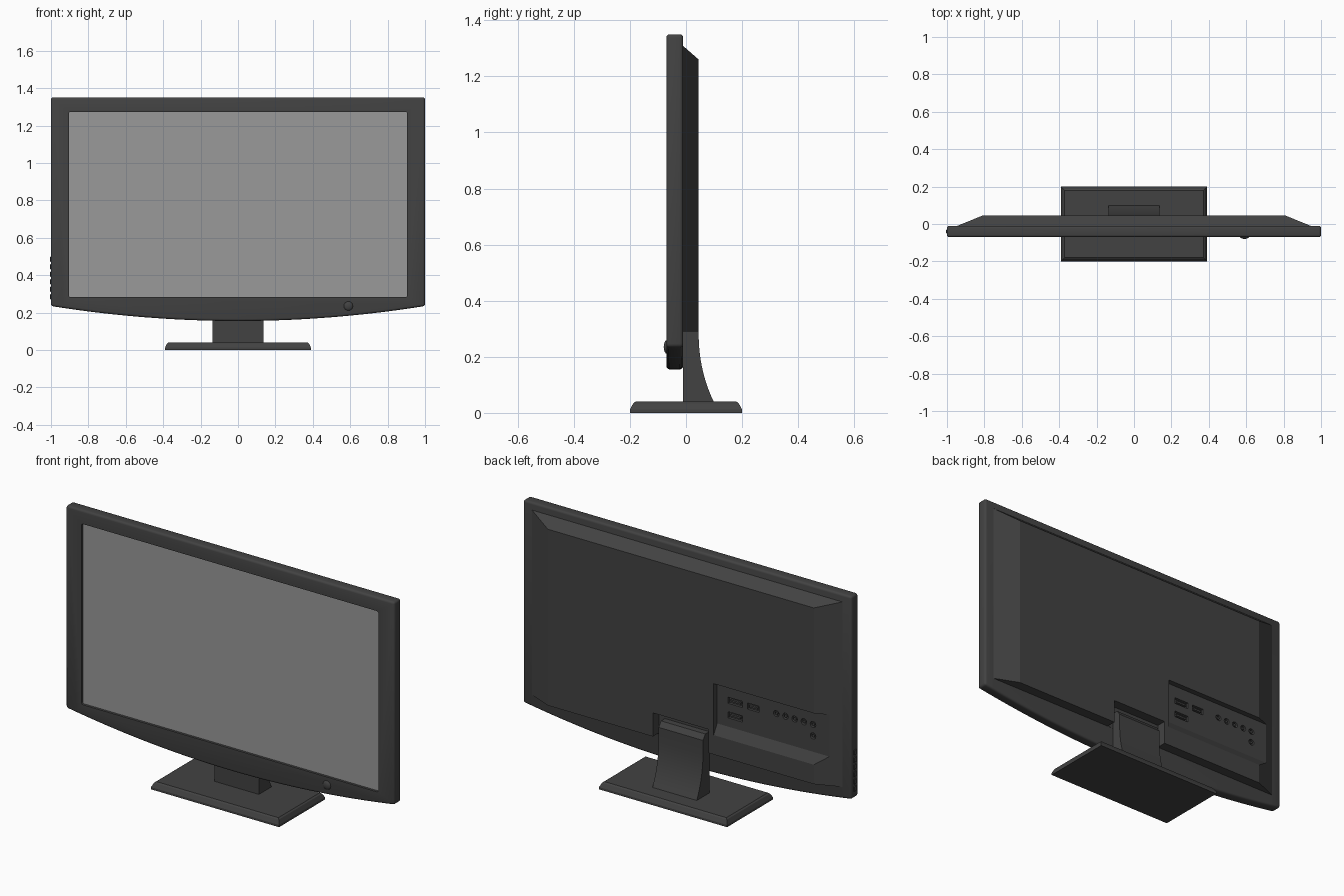
import bpy, bmesh, math
from mathutils import Vector

cube = bpy.data.objects.get("Cube")
if cube:
    bpy.data.objects.remove(cube, do_unlink=True)


def material(name, value):
    m = bpy.data.materials.new(name)
    m.use_nodes = True
    col = (value, value, value, 1)
    m.diffuse_color = col
    m.node_tree.nodes["Principled BSDF"].inputs["Base Color"].default_value = col
    return m


CASE = material("charcoal_plastic", 0.055)
GLASS = material("grey_screen", 0.32)


def finish(name, bm, mat):
    bmesh.ops.recalc_face_normals(bm, faces=bm.faces)
    me = bpy.data.meshes.new(name)
    bm.to_mesh(me)
    bm.free()
    me.materials.append(mat)
    ob = bpy.data.objects.new(name, me)
    bpy.context.collection.objects.link(ob)
    return ob


def prism(name, pts, axis, lo, hi, mat=CASE):
    """Extrude a profile along x (points are y, z) or y (points are x, z)."""
    bm = bmesh.new()
    place = (lambda p, d: (d, p[0], p[1])) if axis == "x" else (lambda p, d: (p[0], d, p[1]))
    face = bm.faces.new([bm.verts.new(place(p, lo)) for p in pts])
    ext = bmesh.ops.extrude_face_region(bm, geom=[face])["geom"]
    shift = Vector(place((0, 0), hi - lo))
    bmesh.ops.translate(bm, vec=shift, verts=[v for v in ext if isinstance(v, bmesh.types.BMVert)])
    return finish(name, bm, mat)


def rect(x0, x1, z0, z1):
    return [(x0, z0), (x1, z0), (x1, z1), (x0, z1)]


def round_rect(x0, x1, z0, z1, r, steps=4):
    corners = [(x1 - r, z1 - r), (x0 + r, z1 - r), (x0 + r, z0 + r), (x1 - r, z0 + r)]
    return [(cx + r * math.cos(a), cz + r * math.sin(a))
            for i, (cx, cz) in enumerate(corners)
            for a in [math.pi / 2 * (i + k / steps) for k in range(steps + 1)]]


def circle(x, z, r, n=16):
    return [(x + r * math.cos(math.tau * i / n), z + r * math.sin(math.tau * i / n)) for i in range(n)]


def activate(ob):
    bpy.ops.object.select_all(action="DESELECT")
    ob.select_set(True)
    bpy.context.view_layer.objects.active = ob


def bevel(ob, width, segments=2):
    m = ob.modifiers.new("bevel", "BEVEL")
    m.width, m.segments, m.limit_method = width, segments, "ANGLE"
    m.angle_limit = math.radians(40)
    activate(ob)
    bpy.ops.object.modifier_apply(modifier=m.name)


def cut(ob, cutter):
    m = ob.modifiers.new("cut", "BOOLEAN")
    m.operation, m.solver, m.object = "DIFFERENCE", "EXACT", cutter
    cutter.hide_render = True
    activate(ob)
    bpy.ops.object.modifier_apply(modifier=m.name)
    bpy.data.objects.remove(cutter, do_unlink=True)


def smooth(ob, degrees=35):
    activate(ob)
    bpy.ops.object.shade_smooth_by_angle(angle=math.radians(degrees))


# Front frame with a bowed lower edge and a screen opening
N = 32
bow = [(-1 + 2 * i / N, 0.155 + 0.08 * (-1 + 2 * i / N) ** 2) for i in range(N + 1)]
frame = prism("front_frame", bow + [(1, 1.35), (-1, 1.35)], "y", -0.07, -0.01)
bevel(frame, 0.012, 3)
cut(frame, prism("screen_cutter", round_rect(-0.905, 0.905, 0.28, 1.275, 0.012), "y", -0.1, -0.055))
smooth(frame)

# Screen
prism("screen", rect(-0.903, 0.903, 0.282, 1.273), "y", -0.06, -0.054, GLASS)

# Tapered back housing: wide at the frame, narrower at the rear
bm = bmesh.new()
rings = [[bm.verts.new((x, y, z)) for x, z in rect(-w, w, 0.29, top)]
         for y, w, top in ((-0.012, 0.95, 1.31), (0.045, 0.81, 1.26))]
for ring in rings:
    bm.faces.new(ring)
for i in range(4):
    j = (i + 1) % 4
    bm.faces.new((rings[0][i], rings[0][j], rings[1][j], rings[1][i]))
housing = finish("back_housing", bm, CASE)

# Notch for the neck, and the port bay with a sloped sill
cut(housing, prism("notch_cutter", rect(-0.17, 0.17, 0.2, 0.42), "y", -0.009, 0.1))
bay = [(0.015, 0.45), (0.015, 0.68), (0.08, 0.68), (0.08, 0.335)]
cut(housing, prism("bay_cutter", bay, "x", -1.1, -0.2))

# Sockets sunk into the bay floor
FLOOR = 0.015
slots = [(-0.31, 0.595), (-0.42, 0.595), (-0.31, 0.515)]
jacks = [(-0.56 - 0.056 * i, 0.6) for i in range(5)] + [(-0.784, 0.537)]
for i, (x, z) in enumerate(slots):
    w = 0.036 if i == 1 else 0.045
    cut(housing, prism("slot_cutter", rect(x - w, x + w, z - 0.017, z + 0.017), "y", FLOOR - 0.015, 0.03))
    prism("slot_tongue", rect(x - w * 0.7, x + w * 0.7, z - 0.005, z + 0.005), "y", FLOOR - 0.016, FLOOR - 0.003)
for x, z in jacks:
    cut(housing, prism("jack_cutter", circle(x, z, 0.017), "y", FLOOR - 0.015, 0.03))
    prism("jack_pin", circle(x, z, 0.008, 10), "y", FLOOR - 0.016, FLOOR - 0.002)

# Neck: straight front, rear sweeping out toward the foot
sweep = [(0.045 + 0.056 * (1 - t) ** 2.2, 0.035 + 0.255 * t) for t in [i / 10 for i in range(11)]]
neck = prism("stand_neck", [(-0.011, 0.035)] + sweep + [(0.045, 0.35), (0.025, 0.378), (-0.011, 0.378)],
             "x", -0.135, 0.135)
smooth(neck, 25)

# Foot: slab with a sloping rim
bm = bmesh.new()
layers = [[bm.verts.new((x, y, z)) for x, y in rect(-w, w, -d, d)]
          for z, w, d in ((0, 0.39, 0.2), (0.012, 0.39, 0.2), (0.034, 0.38, 0.188), (0.04, 0.372, 0.18))]
bm.faces.new(layers[0])
bm.faces.new(layers[-1])
for a, b in zip(layers, layers[1:]):
    for i in range(4):
        j = (i + 1) % 4
        bm.faces.new((a[i], a[j], b[j], b[i]))
finish("stand_foot", bm, CASE)

# Domed power button on the lower frame
bm = bmesh.new()
bmesh.ops.create_uvsphere(bm, u_segments=20, v_segments=12, radius=0.025)
bmesh.ops.scale(bm, vec=(1, 0.5, 1), verts=bm.verts)
bmesh.ops.translate(bm, vec=(0.59, -0.067, 0.235), verts=bm.verts)
smooth(finish("power_button", bm, CASE), 60)

# Row of control buttons on the right edge
for i in range(6):
    z = 0.285 + 0.04 * i
    key = prism("control_button", rect(-1.004, -0.99, z - 0.014, z + 0.014), "y", -0.05, -0.03)
    bevel(key, 0.002, 1)
